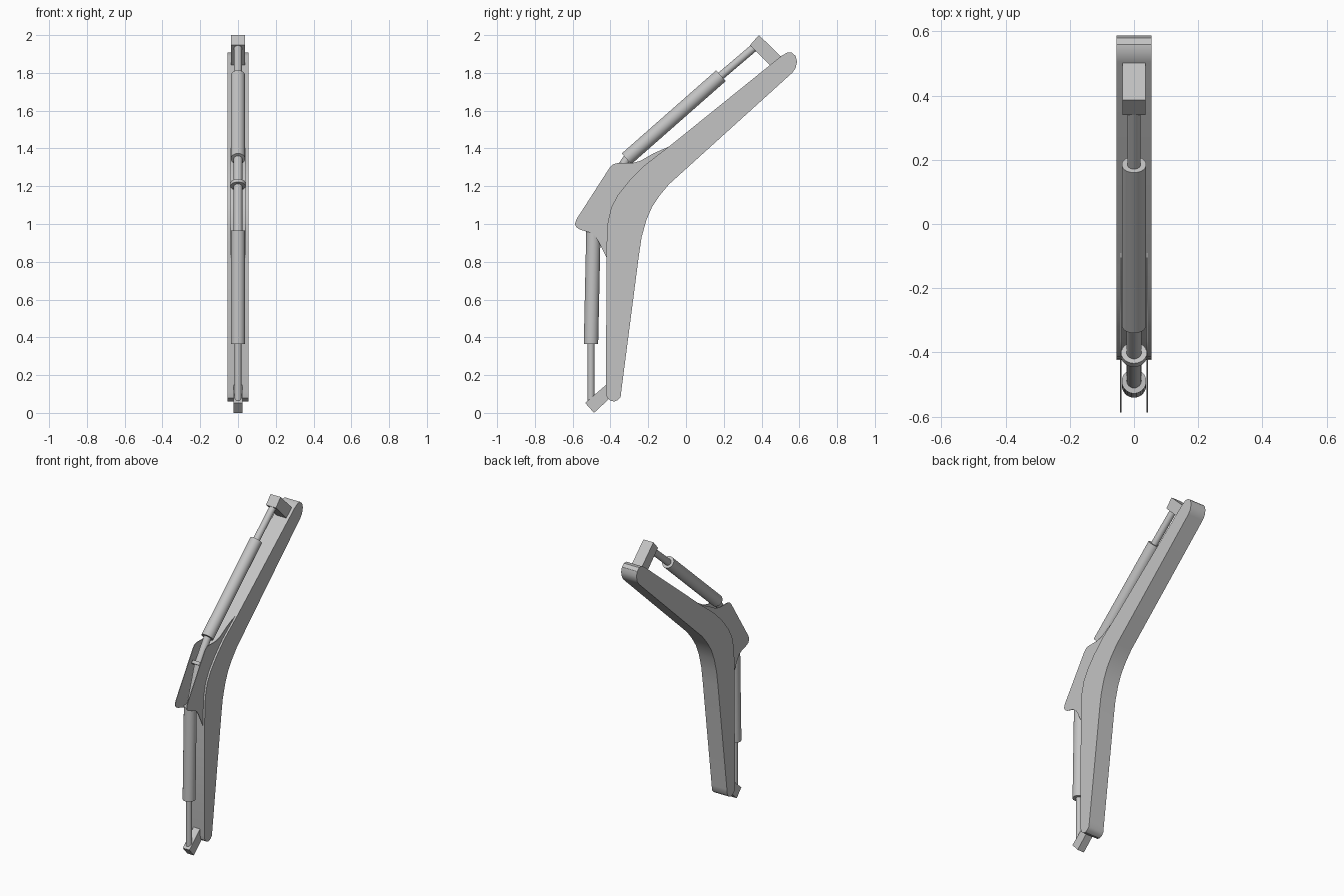
import bpy
import bmesh
from mathutils import Vector

if "Cube" in bpy.data.objects:
    bpy.data.objects.remove(bpy.data.objects["Cube"], do_unlink=True)

GREY = (0.55, 0.55, 0.55, 1)
grey = bpy.data.materials.new("plain_grey")
grey.use_nodes = True
grey.diffuse_color = GREY
grey.node_tree.nodes["Principled BSDF"].inputs["Base Color"].default_value = GREY


def finish(name, bm):
    bmesh.ops.recalc_face_normals(bm, faces=bm.faces)
    mesh = bpy.data.meshes.new(name)
    bm.to_mesh(mesh)
    bm.free()
    obj = bpy.data.objects.new(name, mesh)
    bpy.context.collection.objects.link(obj)
    mesh.materials.append(grey)
    bpy.ops.object.select_all(action="DESELECT")
    obj.select_set(True)
    bpy.context.view_layer.objects.active = obj
    bpy.ops.object.shade_smooth_by_angle(angle=0.6)
    return obj


def slab(name, profile, x0, x1):
    """Extrude a (y, z) outline across the width."""
    bm = bmesh.new()
    face = bm.faces.new([bm.verts.new((x0, y, z)) for y, z in profile])
    ext = bmesh.ops.extrude_face_region(bm, geom=[face])["geom"]
    bmesh.ops.translate(bm, vec=(x1 - x0, 0, 0),
                        verts=[v for v in ext if isinstance(v, bmesh.types.BMVert)])
    return finish(name, bm)


def rod(name, a, b, radius, sides=32):
    """Cylinder between two (y, z) points on the centre plane."""
    a, b = Vector((0, *a)), Vector((0, *b))
    bm = bmesh.new()
    bmesh.ops.create_cone(bm, cap_ends=True, segments=sides, radius1=radius,
                          radius2=radius, depth=(b - a).length)
    turn = (b - a).to_track_quat("Z", "Y").to_matrix()
    bmesh.ops.rotate(bm, verts=bm.verts, matrix=turn)
    bmesh.ops.translate(bm, verts=bm.verts, vec=(a + b) / 2)
    return finish(name, bm)


# Bent main arm with rounded ends
slab("main_arm", [
    (-.424, .11), (-.418, .08), (-.40, .065), (-.38, .06), (-.36, .068),
    (-.346, .085), (-.342, .12), (-.25, .83), (-.235, .93), (-.21, 1.02),
    (-.18, 1.09), (-.14, 1.15), (-.09, 1.21), (.562, 1.8), (.58, 1.825),
    (.588, 1.86), (.58, 1.89), (.56, 1.907), (.535, 1.907), (.505, 1.89),
    (-.09, 1.41), (-.14, 1.372), (-.22, 1.31), (-.30, 1.23), (-.36, 1.155),
    (-.395, 1.09), (-.414, 1.01), (-.42, .9)], -.055, .055)

# Pair of thin elbow plates
plate = [
    (-.09, 1.41), (-.17, 1.375), (-.24, 1.335), (-.285, 1.322), (-.365, 1.322),
    (-.388, 1.315), (-.405, 1.297), (-.58, 1.025), (-.588, 1.0), (-.58, .982),
    (-.56, .97), (-.51, .955), (-.485, .94), (-.465, .91), (-.42, .82),
    (-.38, .9), (-.34, 1.1), (-.22, 1.25)]
for side, s in (("left", 1), ("right", -1)):
    slab(side + "_elbow_plate", plate, s * .039, s * .043)

# Upper hydraulic cylinder with its mounting block
rod("upper_cylinder", (-.315, 1.345), (.185, 1.785), .038)
rod("upper_piston", (.17, 1.772), (.385, 1.955), .021)
slab("upper_mount", [(.386, 2.0), (.339, 1.947), (.45, 1.835), (.49, 1.84),
                     (.51, 1.88)], -.036, .036)

# Lower hydraulic cylinder with its mounting block
rod("lower_cylinder", (-.503, .365), (-.49, .965), .038)
rod("lower_piston", (-.503, .05), (-.503, .38), .018)
slab("lower_mount", [(-.534, .053), (-.487, 0), (-.39, .09), (-.39, .177)],
     -.024, .024)

# Bent link between the cylinders, with a collar at the bend
bend = Vector((-.407, 1.208))
along = Vector((.57, .82)) * .01
rod("upper_link", bend, (-.3, 1.362), .023)
rod("lower_link", (-.492, .95), bend, .023)
rod("link_collar", bend - along, bend + along, .04)
